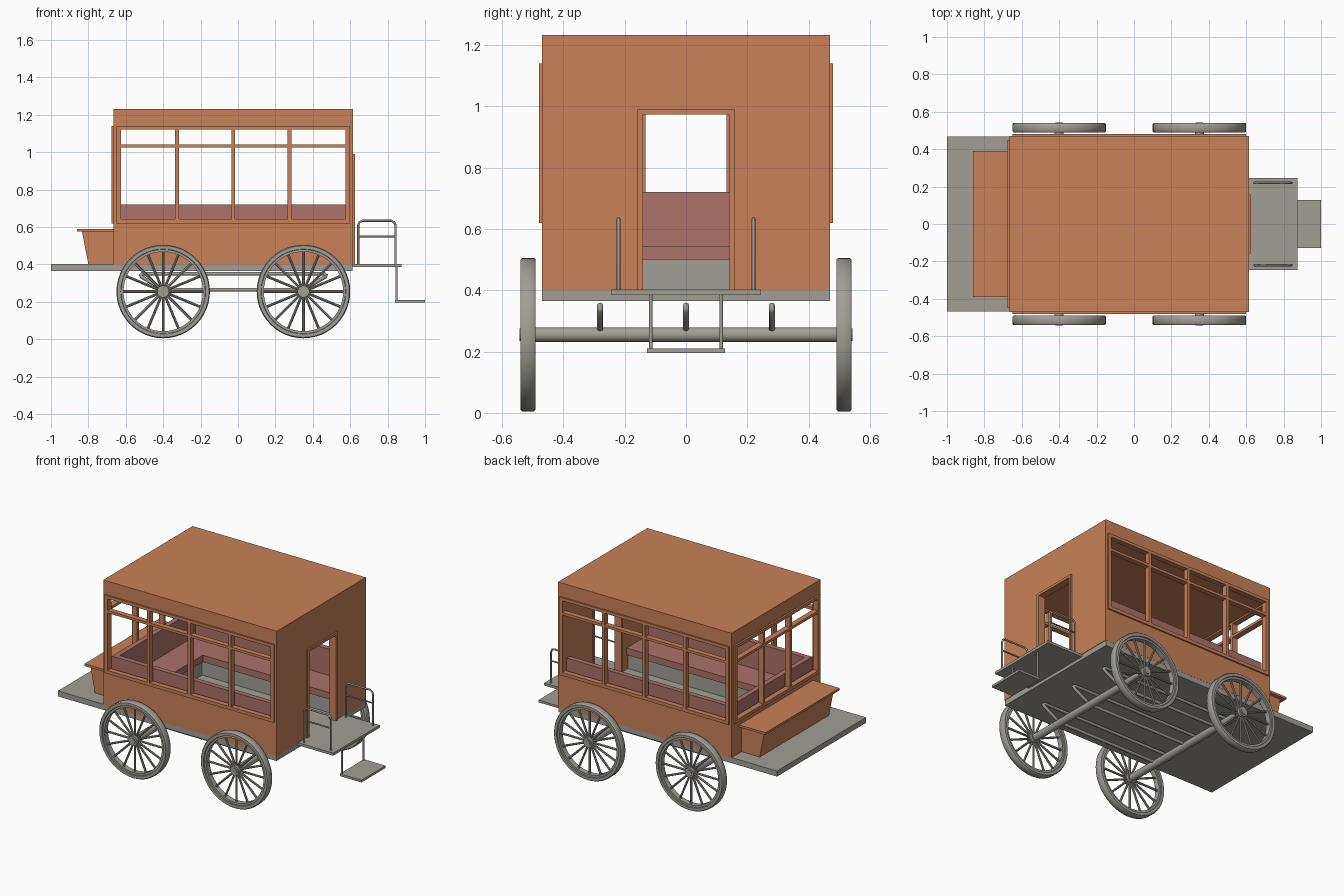
import bpy, bmesh, math
from mathutils import Matrix, Vector

if "Cube" in bpy.data.objects:
    bpy.data.objects.remove(bpy.data.objects["Cube"])


def material(name, rgb):
    m = bpy.data.materials.new(name)
    m.diffuse_color = (*rgb, 1)
    m.use_nodes = True
    m.node_tree.nodes["Principled BSDF"].inputs["Base Color"].default_value = m.diffuse_color
    return m


ORANGE = material("orange_wood", (0.58, 0.22, 0.10))
GREY = material("grey_metal", (0.36, 0.345, 0.305))
RED = material("red_cushion", (0.41, 0.17, 0.14))


def finish(name, bm, mat, smooth=False):
    me = bpy.data.meshes.new(name)
    bmesh.ops.recalc_face_normals(bm, faces=bm.faces)
    bm.to_mesh(me)
    bm.free()
    me.materials.append(mat)
    ob = bpy.data.objects.new(name, me)
    bpy.context.collection.objects.link(ob)
    if smooth:
        bpy.ops.object.select_all(action='DESELECT')
        ob.select_set(True)
        bpy.context.view_layer.objects.active = ob
        bpy.ops.object.shade_smooth_by_angle(angle=math.radians(40))
    return ob


def add_box(bm, x0, x1, y0, y1, z0, z1):
    mat = Matrix.Translation(((x0 + x1) / 2, (y0 + y1) / 2, (z0 + z1) / 2))
    mat = mat @ Matrix.Diagonal((x1 - x0, y1 - y0, z1 - z0, 1))
    return bmesh.ops.create_cube(bm, size=1, matrix=mat)["verts"]


def boxes(name, mat, *bounds):
    bm = bmesh.new()
    for b in bounds:
        add_box(bm, *b)
    return finish(name, bm, mat)


def add_rod(bm, a, b, r, n=10):
    a, b = Vector(a), Vector(b)
    d = b - a
    mat = Matrix.Translation((a + b) / 2) @ d.to_track_quat('Z', 'Y').to_matrix().to_4x4()
    bmesh.ops.create_cone(bm, cap_ends=True, segments=n, radius1=r, radius2=r,
                          depth=d.length, matrix=mat)


def tube(name, mat, points, r, closed=False):
    cu = bpy.data.curves.new(name, 'CURVE')
    cu.dimensions = '3D'
    cu.bevel_depth, cu.bevel_resolution = r, 2
    cu.use_fill_caps = True
    sp = cu.splines.new('POLY')
    sp.points.add(len(points) - 1)
    for p, co in zip(sp.points, points):
        p.co = (*co, 1)
    sp.use_cyclic_u = closed
    cu.materials.append(mat)
    ob = bpy.data.objects.new(name, cu)
    bpy.context.collection.objects.link(ob)
    return ob


# Deck, rear platform and step
boxes("deck", GREY, (-1, 0.612, -0.469, 0.469, 0.365, 0.402))
boxes("rear_platform", GREY, (0.6, 0.875, -0.245, 0.245, 0.385, 0.402))
boxes("step", GREY, (0.84, 1.0, -0.127, 0.127, 0.195, 0.21))
bm = bmesh.new()
for s in (-1, 1):
    add_rod(bm, (0.847, s * 0.115, 0.2), (0.847, s * 0.115, 0.39), 0.006)
finish("step_hangers", bm, GREY, True)

# Cabin walls and roof
X0, X1, Y, T = -0.665, 0.615, 0.47, 0.035
walls = [(X0, X0 + T, -Y, Y, 0.4, 0.63)]
for s in (-1, 1):
    a, b = sorted((s * Y, s * (Y - T)))
    walls.append((X0, X1, a, b, 0.4, 0.63))
    walls.append((X0, X0 + T, a, b, 0.63, 1.13))
    a, b = sorted((s * Y, s * 0.15))
    walls.append((X1 - T, X1, a, b, 0.4, 1.13))
walls.append((X1 - T, X1, -0.15, 0.15, 0.98, 1.13))
boxes("cabin_walls", ORANGE, *walls)
boxes("roof", ORANGE, (X0, X1, -Y, Y, 1.13, 1.232))

# Door frame
boxes("door_frame", ORANGE,
      (0.575, 0.625, -0.158, -0.14, 0.4, 0.99),
      (0.575, 0.625, 0.14, 0.158, 0.4, 0.99),
      (0.575, 0.625, -0.158, 0.158, 0.973, 0.99))


# Window frames: (u0, u1) runs along the wall, (d0, d1) through it
def window(name, u0, u1, d0, d1, panes, along_x):
    w, z0, z1 = 0.024, 0.62, 1.14
    d0, d1 = sorted((d0, d1))
    bars = [(u0, u0 + w, z0, z1), (u1 - w, u1, z0, z1),
            (u0, u1, z0, z0 + 0.022), (u0, u1, z1 - 0.02, z1),
            (u0 + w, u1 - w, 1.025, 1.042)]
    for i in range(1, panes):
        c = u0 + w + (u1 - u0 - 2 * w) * i / panes
        bars.append((c - 0.01, c + 0.01, z0, z1))
    out = []
    for a, b, z, zz in bars:
        out.append((a, b, d0, d1, z, zz) if along_x else (d0, d1, a, b, z, zz))
    boxes(name, ORANGE, *out)


for side, s in (("front", -1), ("back", 1)):
    window(side + "_side_window", -0.65, 0.6, s * 0.445, s * 0.48, 4, True)
window("end_window", -0.45, 0.45, -0.677, -0.64, 3, False)

# Benches in a U shape around the cabin
for side, s in (("front", -1), ("back", 1)):
    def span(a, b):
        return tuple(sorted((s * a, s * b)))
    boxes(side + "_bench_base", GREY, (-0.63, 0.578, *span(0.435, 0.215), 0.4, 0.502))
    boxes(side + "_bench_cushion", RED, (-0.63, 0.578, *span(0.435, 0.2), 0.5, 0.545))
    boxes(side + "_bench_backrest", RED, (-0.628, 0.578, *span(0.434, 0.4), 0.54, 0.72))
boxes("end_bench_base", GREY, (-0.63, -0.415, -0.22, 0.22, 0.4, 0.502))
boxes("end_bench_cushion", RED, (-0.63, -0.4, -0.21, 0.21, 0.5, 0.545))
boxes("end_bench_backrest", RED, (-0.628, -0.594, -0.4, 0.4, 0.54, 0.72))

# Driver seat with a sloping front
bm = bmesh.new()
for v in add_box(bm, -0.835, -0.66, -0.365, 0.365, 0.4, 0.58):
    if v.co.x < -0.7 and v.co.z < 0.5:
        v.co.x = -0.8
finish("driver_seat_base", bm, ORANGE)
boxes("driver_seat", ORANGE, (-0.86, -0.66, -0.39, 0.39, 0.575, 0.59))

# Platform hand rails
for side, s in (("front", -1), ("back", 1)):
    y = s * 0.22
    tube(side + "_hand_rail", GREY,
         [(0.643, y, 0.4), (0.643, y, 0.61), (0.65, y, 0.626), (0.665, y, 0.633),
          (0.82, y, 0.633), (0.835, y, 0.626), (0.842, y, 0.61), (0.842, y, 0.4)], 0.006)
    tube(side + "_hand_rail_bar", GREY, [(0.643, y, 0.55), (0.842, y, 0.55)], 0.005)

# Wheels
ZC = 0.255


def wheel(name, x, s):
    bm = bmesh.new()
    yc = s * 0.515
    # Rounded rim profile (radius, offset) spun round the axle
    prof = [(0.212, -0.018), (0.225, -0.018), (0.227, -0.025), (0.245, -0.025),
            (0.25, -0.019), (0.25, 0.019), (0.245, 0.025), (0.227, 0.025),
            (0.225, 0.018), (0.212, 0.018)]
    vs = [bm.verts.new((x + r, yc + o, ZC)) for r, o in prof]
    es = [bm.edges.new((vs[i], vs[(i + 1) % len(vs)])) for i in range(len(vs))]
    bmesh.ops.spin(bm, geom=vs + es, cent=(x, yc, ZC), axis=(0, 1, 0),
                   angle=math.tau, steps=48, use_merge=True)
    bmesh.ops.remove_doubles(bm, verts=bm.verts, dist=0.0002)
    for i in range(16):
        a = math.tau * i / 16
        d = Vector((math.cos(a), 0, math.sin(a)))
        c = Vector((x, yc, ZC))
        add_rod(bm, c + d * 0.02, c + d * 0.216, 0.007, 8)
    add_rod(bm, (x, yc - 0.024, ZC), (x, yc + 0.024, ZC), 0.032, 20)
    add_rod(bm, (x, yc - 0.028, ZC), (x, yc + 0.028, ZC), 0.02, 16)
    finish(name, bm, GREY, True)


for end, x in (("left", -0.4), ("right", 0.35)):
    for side, s in (("front", -1), ("back", 1)):
        wheel(f"{side}_{end}_wheel", x, s)
    bm = bmesh.new()
    add_rod(bm, (x, -0.5, ZC), (x, 0.5, ZC), 0.024, 20)
    finish(end + "_axle", bm, GREY, True)

# Undercarriage loops joining the axles to the deck
for i, y in enumerate((-0.28, 0, 0.28)):
    tube(f"undercarriage_loop_{i + 1}", GREY,
         [(-0.51, y, 0.35), (0.46, y, 0.35), (0.472, y, 0.342), (0.465, y, 0.333),
          (0.36, y, 0.272), (0.33, y, 0.265), (-0.38, y, 0.265), (-0.41, y, 0.272),
          (-0.515, y, 0.333), (-0.522, y, 0.342)], 0.01, True)
